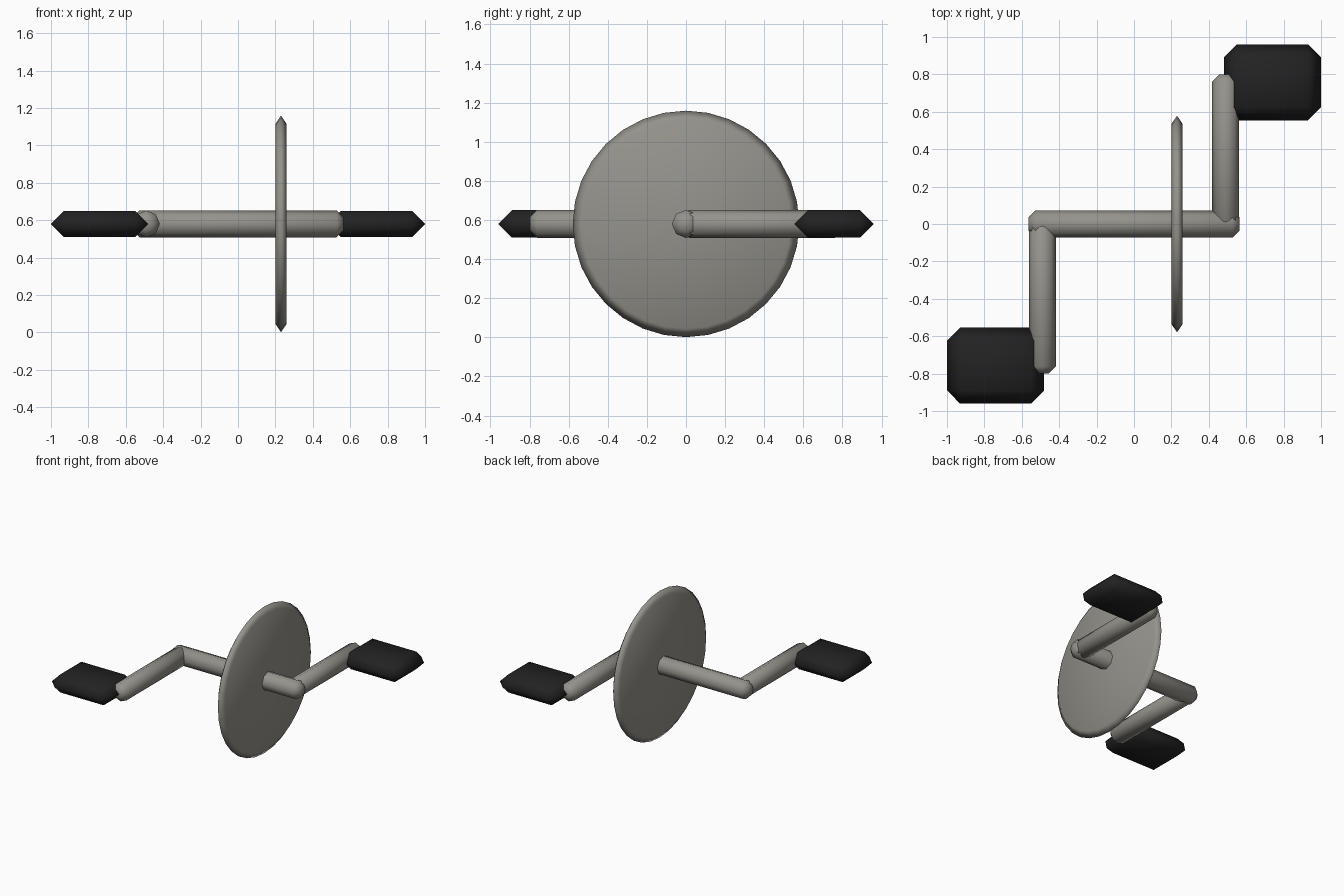
import bpy, bmesh, math
from mathutils import Matrix, Vector

if "Cube" in bpy.data.objects:
    bpy.data.objects.remove(bpy.data.objects["Cube"])

Z = 0.58  # height of the axle


def material(name, rgb):
    m = bpy.data.materials.new(name)
    m.diffuse_color = (*rgb, 1)
    m.use_nodes = True
    m.node_tree.nodes["Principled BSDF"].inputs["Base Color"].default_value = m.diffuse_color
    return m


METAL = material("warm grey metal", (0.30, 0.29, 0.26))
RUBBER = material("black rubber", (0.016, 0.016, 0.016))


def finish(name, bm, mat):
    bmesh.ops.recalc_face_normals(bm, faces=bm.faces)
    for f in bm.faces:
        f.smooth = True
    me = bpy.data.meshes.new(name)
    bm.to_mesh(me)
    bm.free()
    me.materials.append(mat)
    ob = bpy.data.objects.new(name, me)
    bpy.context.collection.objects.link(ob)
    return ob


def lathe(name, profile, sides, axis, origin, mat):
    """Closed solid turned from (distance along axis, radius) points."""
    bm = bmesh.new()
    axis = Vector(axis)
    up = Vector((0, 0, 1))
    side = axis.cross(up)
    rings = []
    for d, r in profile:
        ring = []
        for i in range(sides):
            a = 2 * math.pi * i / sides
            p = Vector(origin) + axis * d + (up * math.cos(a) + side * math.sin(a)) * r
            ring.append(bm.verts.new(p))
        rings.append(ring)
    for a, b in zip(rings, rings[1:]):
        for i in range(sides):
            j = (i + 1) % sides
            bm.faces.new((a[i], a[j], b[j], b[i]))
    bm.faces.new(rings[0])
    bm.faces.new(rings[-1])
    return finish(name, bm, mat)


def rod(name, start, end, axis, origin):
    r, c = 0.072, 0.036  # radius and end chamfer
    prof = [(start, r - c), (start + c, r), (end - c, r), (end, r - c)]
    return lathe(name, prof, 8, axis, origin, METAL)


def pedal(name, s):
    # fully chamfered block
    bm = bmesh.new()
    bmesh.ops.create_cube(bm, size=1, matrix=Matrix.Translation((s * 0.74, s * 0.757, Z))
                          @ Matrix.Diagonal((0.52, 0.405, 0.14, 1)))
    bmesh.ops.bevel(bm, geom=bm.edges[:], offset=0.0695, segments=1,
                    affect='EDGES', clamp_overlap=True)
    bmesh.ops.remove_doubles(bm, verts=bm.verts, dist=0.003)
    return finish(name, bm, RUBBER)


# axle and sprocket disc
rod("axle", -0.563, 0.563, (1, 0, 0), (0, 0, Z))
lathe("chain_disc", [(-0.03, 0.535), (0, 0.579), (0.03, 0.535)], 32,
      (1, 0, 0), (0.23, 0, Z), METAL)

# crank arms and pedals, opposite each other
for label, s in (("right", 1), ("left", -1)):
    rod(label + "_crank_arm", -0.02, 0.798, (0, s, 0), (s * 0.49, 0, Z))
    pedal(label + "_pedal", s)
